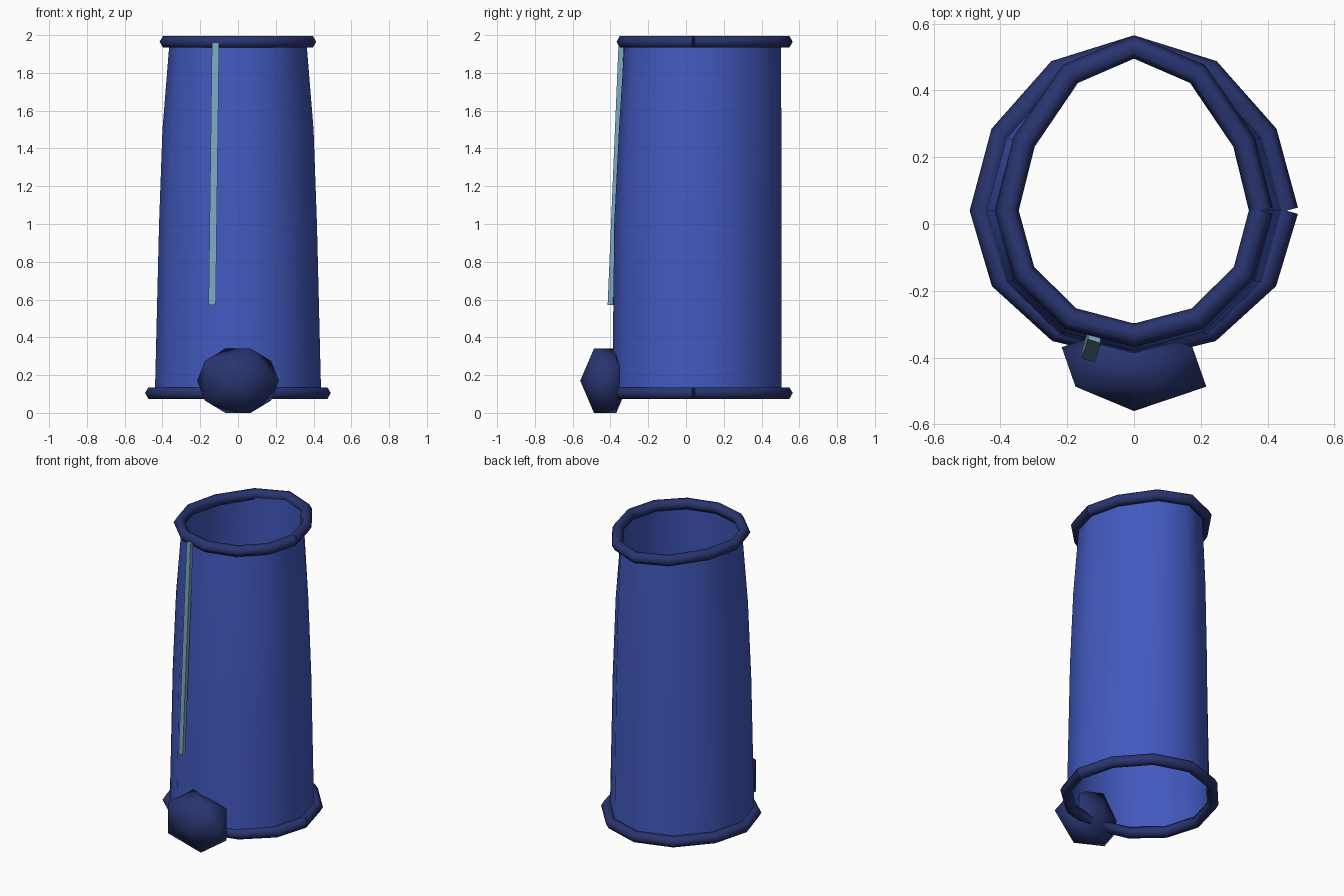
import bpy, bmesh
from math import sin, cos, pi
from mathutils import Matrix

if "Cube" in bpy.data.objects:
    bpy.data.objects.remove(bpy.data.objects["Cube"])

SIDES = 12
CY = 0.04  # widest point of the egg-shaped section


def material(name, rgb):
    m = bpy.data.materials.new(name)
    m.diffuse_color = (*rgb, 1)
    m.use_nodes = True
    m.node_tree.nodes["Principled BSDF"].inputs["Base Color"].default_value = m.diffuse_color
    return m


blue = material("blue", (0.055, 0.10, 0.52))
navy = material("navy", (0.022, 0.035, 0.16))
steel = material("steel_blue", (0.20, 0.40, 0.56))


def section(i, half_width, back, front, z, power=1.1):
    """Point i of an oval with separate back and front depths."""
    a = 2 * pi * i / SIDES
    s = sin(a)
    y = CY + (back - CY) * s ** power if s > 1e-6 else CY + (CY - front) * s
    return (half_width * cos(a), y, z)


def add_mesh(name, bm, mat, smooth=True):
    me = bpy.data.meshes.new(name)
    bmesh.ops.recalc_face_normals(bm, faces=bm.faces)
    for f in bm.faces:
        f.smooth = smooth
    bm.to_mesh(me)
    bm.free()
    me.materials.append(mat)
    ob = bpy.data.objects.new(name, me)
    bpy.context.collection.objects.link(ob)
    return ob


# Tapered open tube
bm = bmesh.new()
levels = [(0.44, 0.505, -0.39, 0.10, 1.1), (0.418, 0.505, -0.38, 1.0, 1.12),
          (0.40, 0.505, -0.355, 1.5, 1.18), (0.362, 0.502, -0.325, 1.97, 1.25)]
rows = [[bm.verts.new(section(i, *lv)) for i in range(SIDES)] for lv in levels]
for lo, hi in zip(rows, rows[1:]):
    for i in range(SIDES):
        j = (i + 1) % SIDES
        bm.faces.new((lo[i], lo[j], hi[j], hi[i]))
add_mesh("tube", bm, blue)


# Rolled hems, open at the side seam
def hem(name, *oval):
    cu = bpy.data.curves.new(name, 'CURVE')
    cu.dimensions = '3D'
    cu.bevel_depth = 0.035
    cu.bevel_resolution = 1
    cu.use_fill_caps = True
    sp = cu.splines.new('POLY')
    sp.points.add(SIDES)
    for i, p in enumerate(sp.points):
        p.co = (*section(i, *oval), 1)
    cu.materials.append(navy)
    bpy.context.collection.objects.link(bpy.data.objects.new(name, cu))


hem("bottom_hem", 0.457, 0.53, -0.375, 0.105, 1.1)
hem("top_hem", 0.38, 0.53, -0.333, 1.965, 1.25)

# Faceted knob at the front
bm = bmesh.new()
bmesh.ops.create_icosphere(bm, subdivisions=1, radius=1)
place = (Matrix.Translation((0, -0.428, 0.17)) @ Matrix.Diagonal((0.242, 0.132, 0.2, 1))
         @ Matrix.Rotation(pi / 2, 4, 'X'))
bmesh.ops.transform(bm, matrix=place, verts=bm.verts)
add_mesh("front_knob", bm, navy)

# Slanted front strip
bm = bmesh.new()
bmesh.ops.create_cube(bm, size=1)
for v in bm.verts:
    x, y, z = v.co
    t = z + 0.5
    v.co = (-0.137 + 0.018 * t + 0.038 * x,
            -0.395 + 0.058 * t + 0.028 * y - 0.012 * x,
            0.57 + 1.39 * t)
add_mesh("front_strip", bm, steel, smooth=False)
